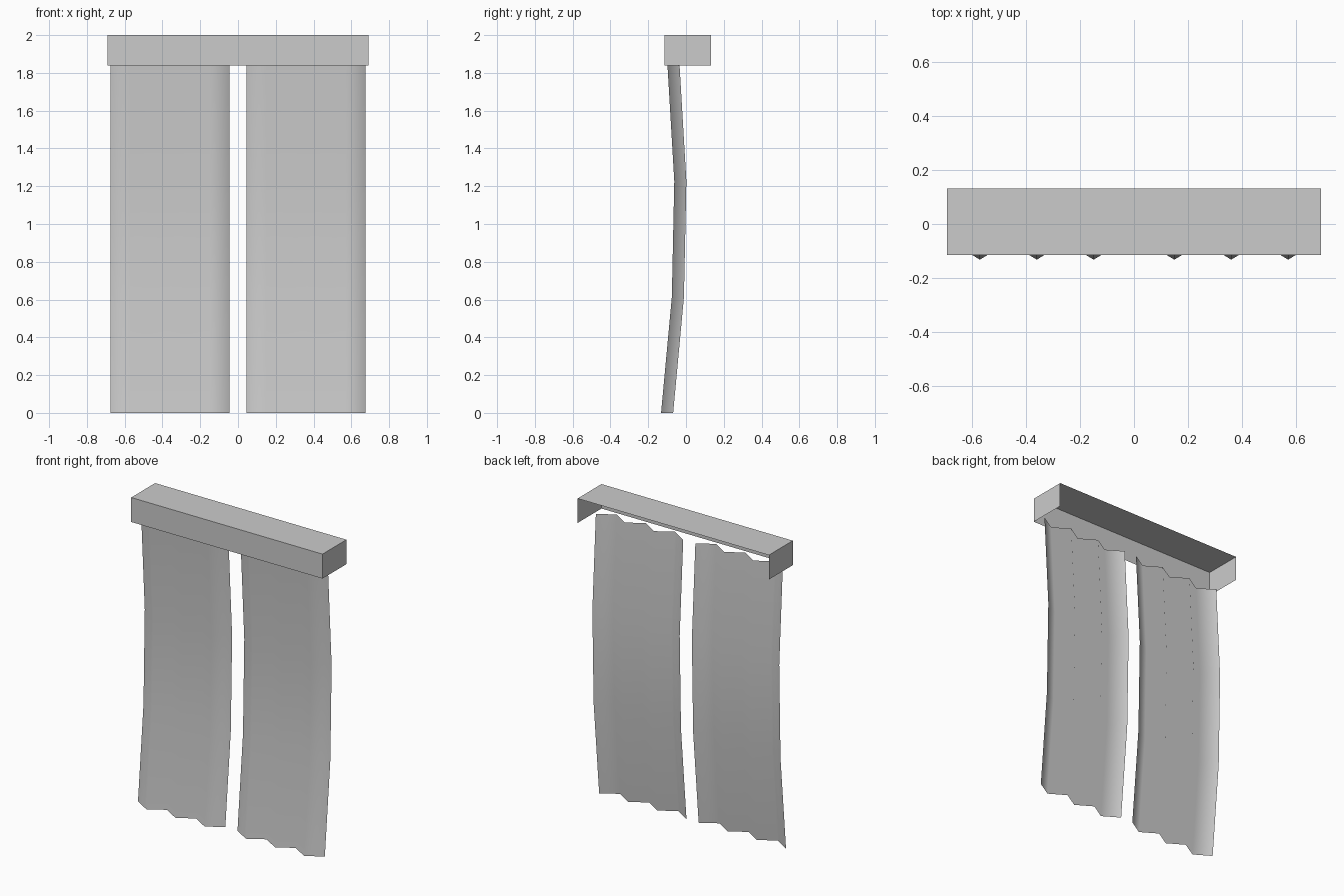
import bpy, bmesh

if "Cube" in bpy.data.objects:
    bpy.data.objects.remove(bpy.data.objects["Cube"])


def make_object(name, bm, smooth):
    mesh = bpy.data.meshes.new(name)
    for f in bm.faces:
        f.smooth = smooth
    bm.to_mesh(mesh)
    bm.free()
    ob = bpy.data.objects.new(name, mesh)
    bpy.context.collection.objects.link(ob)
    return ob


# Pelmet: thin box shell, open at the back and underneath
bm = bmesh.new()
bmesh.ops.create_cube(bm, size=1)
for v in bm.verts:
    v.co.x *= 1.384
    v.co.y = v.co.y * 0.247 + 0.0085
    v.co.z = v.co.z * 0.16 + 1.92
bm.normal_update()
open_faces = [f for f in bm.faces if f.normal.y > 0.5 or f.normal.z < -0.5]
bmesh.ops.delete(bm, geom=open_faces, context='FACES_ONLY')
make_object("pelmet", bm, False)

# Curtains: zigzag pleats hanging along a gently bowed profile (y of fold tips, z)
PROFILE = [(-0.132, 0.0), (-0.075, 0.613), (-0.062, 1.227), (-0.098, 1.84)]
PLEATS, DEPTH, WIDTH = 3, 0.064, 0.632


def curtain(name, x0):
    bm = bmesh.new()
    n = PLEATS * 2
    rows = [[bm.verts.new((x0 + WIDTH * i / n, y + (0 if i % 2 else DEPTH), z))
             for i in range(n + 1)] for y, z in PROFILE]
    for a, b in zip(rows, rows[1:]):
        for i in range(n):
            bm.faces.new((a[i], a[i + 1], b[i + 1], b[i]))
    make_object(name, bm, True)


curtain("left_curtain", -0.044 - WIDTH)
curtain("right_curtain", 0.044)
